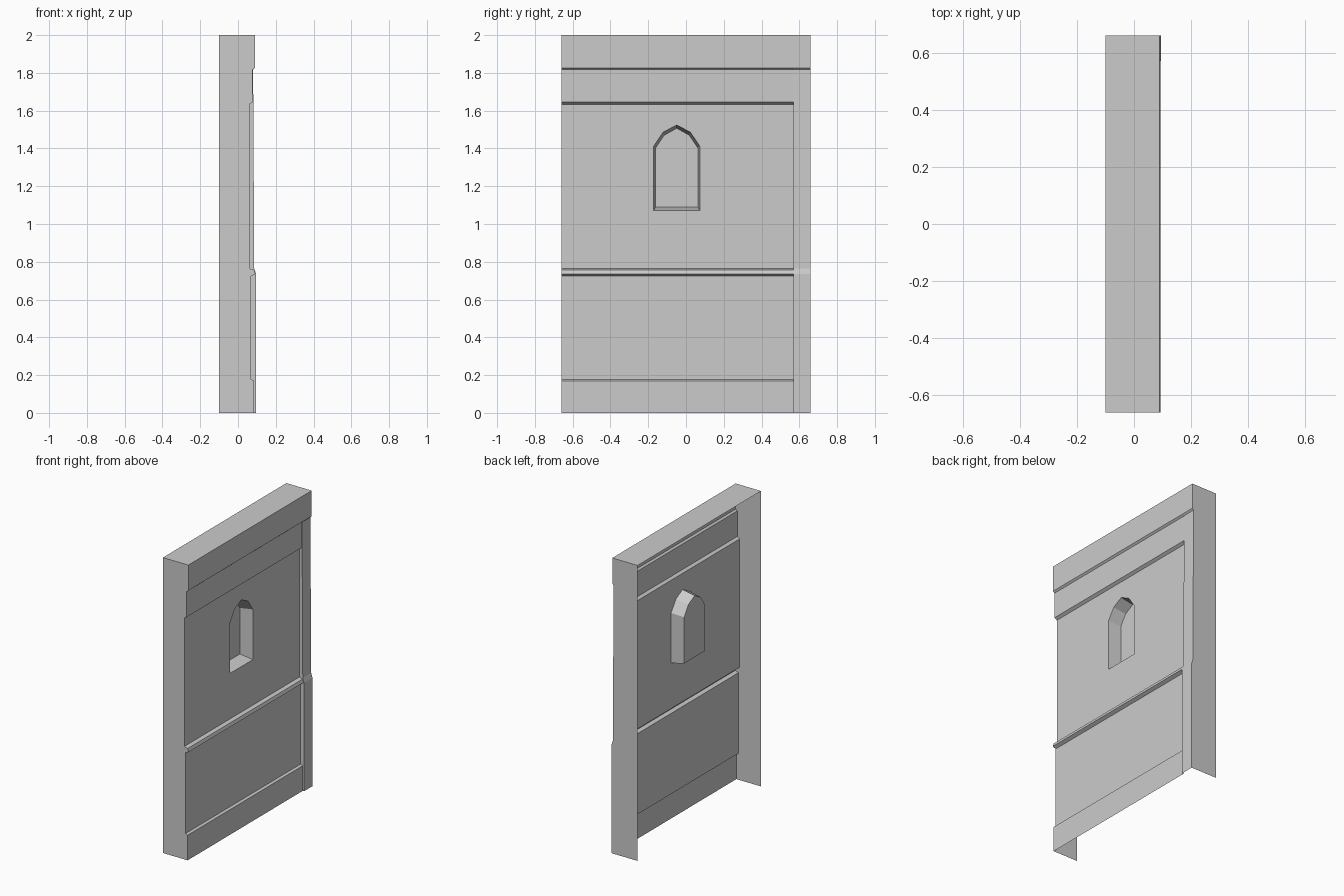
import bpy
from mathutils import Vector

if "Cube" in bpy.data.objects:
    bpy.data.objects.remove(bpy.data.objects["Cube"])

BACK, Y0, Y1, YP, TOP = -0.1, -0.66, 0.66, 0.57, 2.0

# (x, z) profiles, bottom to top
BASE = [(0.085, 0), (0.085, 0.17), (0.07, 0.178)]
LEDGE = [(0.07, 0.724), (0.092, 0.735), (0.085, 0.757)]
FIELD = [(0.06, 0.764), (0.06, 1.633)]
FRIEZE = [(0.078, 1.645), (0.078, 1.817)]
CORNICE = [(0.09, 1.827), (0.09, TOP)]
WALL = BASE + LEDGE + FIELD + FRIEZE
POST = [(0.095, 0), (0.095, 0.735), (0.086, 0.765), (0.08, 1.817)]


def make(name, polys):
    """Each poly is (points, outward direction); winding follows the direction."""
    verts, faces, index = [], [], {}
    for pts, out in polys:
        pts = [Vector(p) for p in pts]
        n = Vector()
        for a, b in zip(pts, pts[1:] + pts[:1]):
            n += a.cross(b)
        if n.dot(Vector(out)) < 0:
            pts.reverse()
        face = []
        for p in pts:
            key = tuple(round(c, 5) for c in p)
            if key not in index:
                index[key] = len(verts)
                verts.append(key)
            face.append(index[key])
        faces.append(face)
    me = bpy.data.meshes.new(name)
    me.from_pydata(verts, [], faces)
    me.update()
    ob = bpy.data.objects.new(name, me)
    bpy.context.collection.objects.link(ob)
    return ob


def strips(profile, ya, yb):
    """Sweep a profile along y, facing +x."""
    return [([(a[0], ya, a[1]), (a[0], yb, a[1]), (b[0], yb, b[1]), (b[0], ya, b[1])],
             (1, 0, 0)) for a, b in zip(profile, profile[1:])]


def side(profile, y, out):
    return ([(x, y, z) for x, z in profile], (0, out, 0))


# Moulded bands below and above the niche field
make("lower_wall", strips(BASE + LEDGE + FIELD[:1], Y0, YP))
make("frieze", strips(FIELD[1:] + FRIEZE, Y0, YP))

# Cornice with a sloped underside over the wall and the corner post
make("cornice", strips([FRIEZE[-1]] + CORNICE, Y0, YP)
     + strips([POST[-1]] + CORNICE, YP, Y1))

# Corner post with its inner return
make("corner_post", strips(POST, YP, Y1) + [side(WALL + POST[::-1], YP, -1)])

# Closed ends and top; back and bottom stay open
make("end_left", [side([(BACK, 0)] + WALL + CORNICE + [(BACK, TOP)], Y0, -1)])
make("end_right", [side([(BACK, 0)] + POST + CORNICE + [(BACK, TOP)], Y1, 1)])
make("top", [([(BACK, Y0, TOP), (0.09, Y0, TOP), (0.09, Y1, TOP), (BACK, Y1, TOP)], (0, 0, 1))])

# Half arches (offset from the niche axis, z), bottom to apex
AXIS = -0.049
RIM = [(0, 1.072), (0.122, 1.072), (0.122, 1.412), (0.072, 1.486), (0, 1.524)]
INNER = [(0, 1.09), (0.112, 1.09), (0.112, 1.402), (0.066, 1.47), (0, 1.507)]


def ring(half, s, x):
    return [(x, AXIS + s * d, z) for d, z in half]


# Field around the niche, then the tapered niche itself
FX, NX = 0.06, -0.03
field, niche = [], []
zb, zt = FIELD[0][1], FIELD[1][1]
for s, edge in ((-1, Y0), (1, YP)):
    rim, inner = ring(RIM, s, FX), ring(INNER, s, NX)
    outer = [(FX, AXIS, zt), (FX, edge, zt), (FX, edge, zb), (FX, AXIS, zb)]
    field.append((rim + outer, (1, 0, 0)))
    niche.append((inner, (1, 0, 0)))
    for i in range(4):
        quad = [rim[i], rim[i + 1], inner[i + 1], inner[i]]
        mid = sum((Vector(p) for p in quad), Vector()) / 4
        niche.append((quad, Vector((0, AXIS, 1.3)) - Vector((0, mid.y, mid.z))))
make("niche_field", field)
make("niche", niche)
